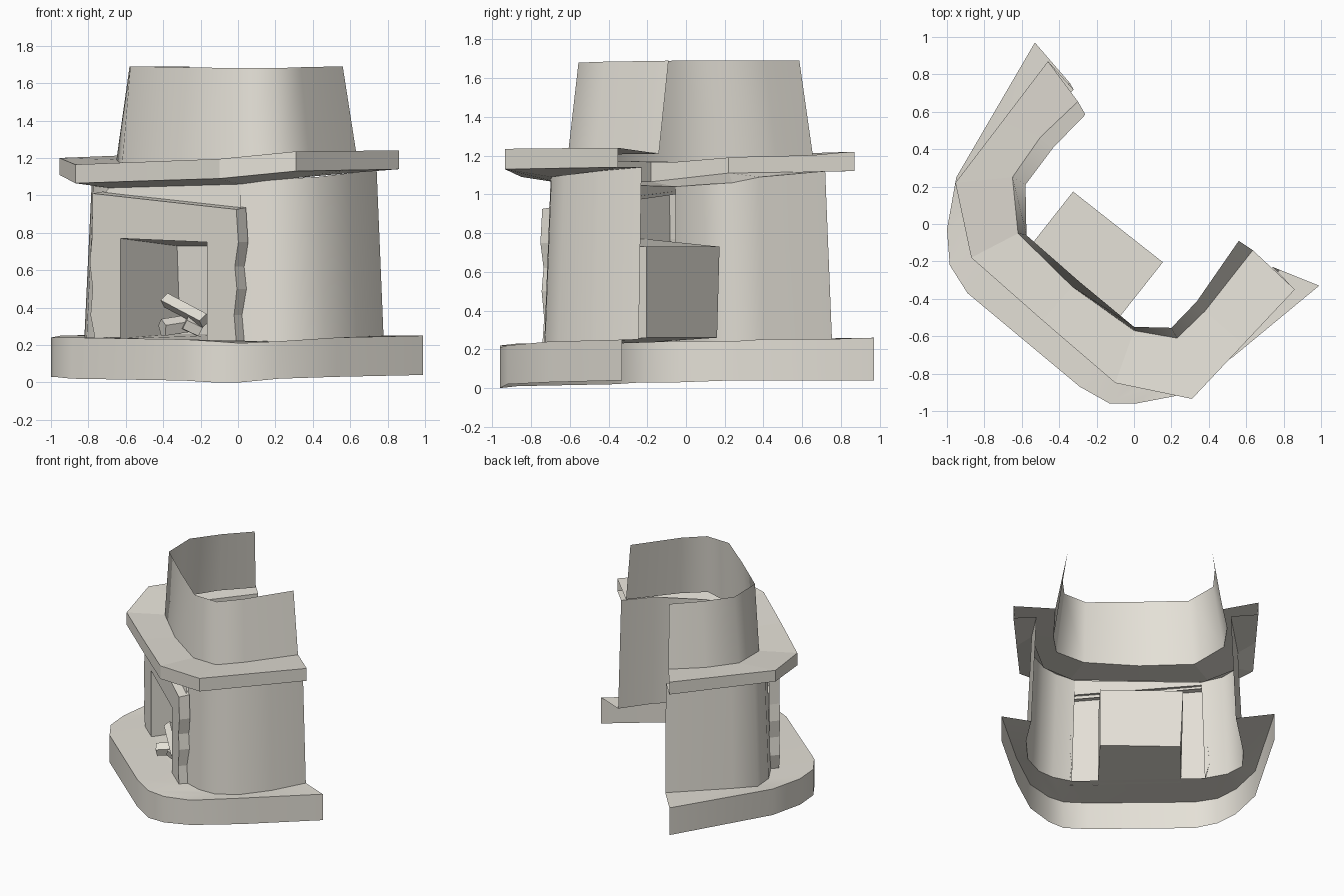
import bpy, math
from mathutils import Vector

if "Cube" in bpy.data.objects:
    bpy.data.objects.remove(bpy.data.objects["Cube"])

# The fireplace faces diagonally: u runs along its face, v points out of its front
U, V = Vector((0.76, -0.65, 0)), Vector((-0.65, -0.76, 0))
stone = bpy.data.materials.new("pale_stone")
stone.diffuse_color = (0.78, 0.75, 0.68, 1)
stone.use_nodes = True
stone.node_tree.nodes["Principled BSDF"].inputs["Base Color"].default_value = stone.diffuse_color


def W(u, v, z):
    return tuple(U * u + V * v + Vector((0, 0, z)))


def make(name, verts, faces, smooth=False):
    me = bpy.data.meshes.new(name)
    me.from_pydata(verts, [], faces)
    me.update()
    me.materials.append(stone)
    ob = bpy.data.objects.new(name, me)
    bpy.context.collection.objects.link(ob)
    if smooth:
        bpy.ops.object.select_all(action='DESELECT')
        ob.select_set(True)
        bpy.context.view_layer.objects.active = ob
        bpy.ops.object.shade_smooth_by_angle(angle=math.radians(70))
    return ob


def loft(name, rings, smooth=False, skip=()):
    """Open sheet through rings with equal point counts."""
    n = len(rings[0])
    verts = [p for r in rings for p in r]
    faces = [(k*n+i, k*n+i+1, k*n+n+i+1, k*n+n+i)
             for k in range(len(rings)-1) for i in range(n-1) if i not in skip]
    return make(name, verts, faces, smooth)


# Main wall outline (u, v, bottom z, top z)
wall = [(-.75, -.35, .25, 1.12), (-.80, .15, .25, 1.09), (-.79, .34, .24, 1.06),
        (-.68, .45, .24, 1.05), (-.515, .51, .24, 1.04), (.46, .51, .22, 1.06),
        (.60, .45, .22, 1.08), (.70, .36, .22, 1.09), (.78, .2, .23, 1.10),
        (.79, -.05, .24, 1.12), (.75, -.32, .25, 1.14)]
bot = [W(u, v, a) for u, v, a, b in wall]
top = [W(u * .95, v * .96, b) for u, v, a, b in wall]
loft("chimney_breast_wall", [bot, top], True, skip=(4,))

# Strip of wall above the stone surround
make("wall_above_surround",
     [W(-.515, .51, 1.0), W(.46, .51, .91), top[5], top[4]], [(0, 1, 2, 3)])

# Plinth: outer skirt and top ledge, open underneath
base = [(-.53, .97, .04, .26), (-.95, .25, .04, .25), (-1, -.03, .03, .24),
        (-.985, -.22, .03, .24), (-.89, -.37, .02, .24), (-.29, -.87, .01, .23),
        (-.13, -.96, 0, .22), (.01, -.96, 0, .21), (.22, -.92, .02, .22),
        (.53, -.71, .03, .24), (.99, -.33, .04, .25)]
loft("plinth", [[(x, y, a) for x, y, a, b in base],
                [(x, y, b) for x, y, a, b in base], bot], True)

# Mantel shelf: underside, rim and top
shelf = [(-.46, .87, 1.12, 1.22), (-.707, .545, 1.115, 1.21), (-.955, .22, 1.11, 1.20),
         (-.87, -.18, 1.065, 1.165), (-.49, -.515, 1.078, 1.18), (-.10, -.85, 1.09, 1.195),
         (.31, -.935, 1.13, 1.235), (.585, -.643, 1.135, 1.238), (.86, -.35, 1.14, 1.24)]
hood = [(-.30, .655, 1.20), (-.50, .465, 1.195), (-.65, .25, 1.19), (-.62, -.05, 1.165),
        (-.33, -.335, 1.17), (0, -.57, 1.18), (.23, -.61, 1.20), (.38, -.465, 1.205),
        (.635, -.14, 1.21)]
mid = tuple((Vector(top[4]) + Vector(top[5])) / 2)
under = [top[0], top[1], top[2], top[4], mid, top[5], top[7], top[9], top[10]]
loft("mantel_shelf", [under, [(x, y, a) for x, y, a, b in shelf],
                      [(x, y, b) for x, y, a, b in shelf], hood])

# Tapering hood above the mantel
hood_top = [(-.26, .585, 1.69), (-.43, .41, 1.69), (-.58, .21, 1.69), (-.575, -.06, 1.69),
            (-.29, -.31, 1.685), (0, -.55, 1.68), (.20, -.555, 1.68), (.335, -.415, 1.685),
            (.56, -.09, 1.69)]
loft("hood", [hood, hood_top], True)

# Stone surround: two rough posts with side returns, and a lintel
F, B = .57, .49
L, R, H = -.34, .27, .77
for name, inner, edge in (
        ("left", L, [(-.52, .24), (-.55, .36), (-.535, .5), (-.555, .64), (-.54, H)]),
        ("right", R, [(.475, .22), (.46, .36), (.48, .5), (.465, .62), (.49, .75)])):
    loft(name + "_surround_post",
         [[W(inner, F, z) for u, z in edge],
          [W(u, F, z) for u, z in edge],
          [W(u, B, z) for u, z in edge]])
make("surround_lintel",
     [W(-.54, F, H), W(L, F, H), W(R, F, .75), W(.49, F, .75), W(.475, F, .925),
      W(-.535, F, 1.01), W(-.54, B, H), W(-.535, B, 1.02), W(.475, B, .935),
      W(.49, B, .75)],
     [(0, 1, 2, 3, 4, 5), (0, 5, 7, 6), (5, 4, 8, 7), (4, 3, 9, 8)])

# Firebox: floor, sides, back and roof
make("firebox",
     [W(L, F, .235), W(L, .08, .26), W(.25, .055, .26), W(R, F, .222),
      W(L, F, H), W(-.36, .08, .73), W(.25, .055, .73), W(R, F, .75)],
     [(0, 1, 2, 3), (0, 4, 5, 1), (1, 5, 6, 2), (2, 6, 7, 3), (4, 7, 6, 5)])


# Logs in the hearth
def log(name, a, b, r, sides):
    a, b = Vector(W(*a)), Vector(W(*b))
    bpy.ops.mesh.primitive_cylinder_add(vertices=sides, radius=r, depth=(b - a).length,
                                        location=(a + b) / 2)
    ob = bpy.context.object
    ob.rotation_euler = (b - a).to_track_quat('Z', 'Y').to_euler()
    ob.name = name
    ob.data.materials.append(stone)


log("leaning_log", (-.08, .50, .44), (.21, .52, .33), .04, 4)
log("front_log", (-.01, .61, .29), (.05, .48, .31), .05, 5)
log("side_log", (.09, .54, .32), (.15, .48, .28), .045, 5)
